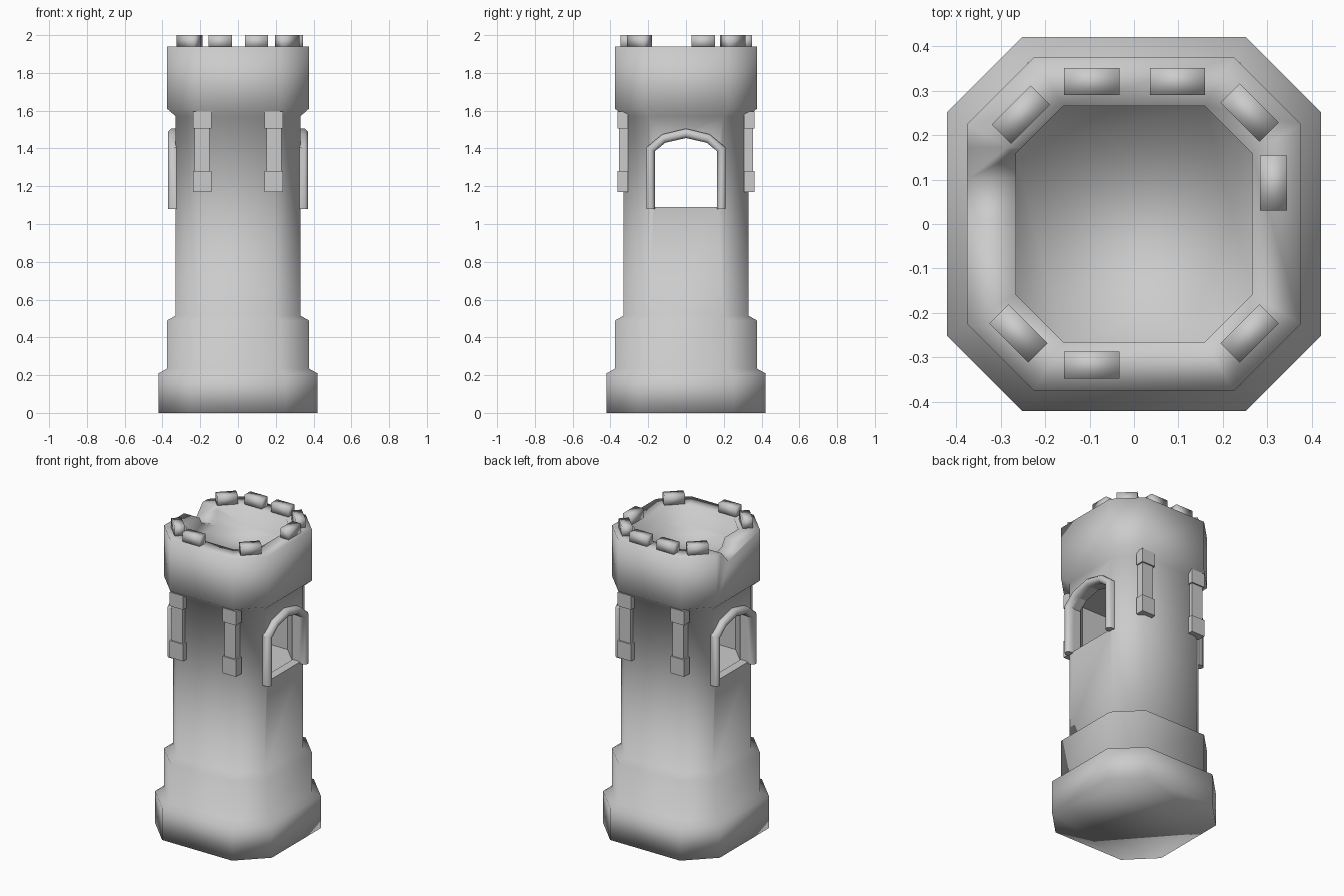
import bpy, bmesh, math
from mathutils import Matrix

if "Cube" in bpy.data.objects:
    bpy.data.objects.remove(bpy.data.objects["Cube"])


def make_object(name, bm, angle=50):
    bmesh.ops.recalc_face_normals(bm, faces=bm.faces)
    mesh = bpy.data.meshes.new(name)
    bm.to_mesh(mesh)
    bm.free()
    ob = bpy.data.objects.new(name, mesh)
    bpy.context.collection.objects.link(ob)
    if angle:
        shade(ob, angle)
    return ob


def shade(ob, angle):
    bpy.ops.object.select_all(action='DESELECT')
    bpy.context.view_layer.objects.active = ob
    ob.select_set(True)
    bpy.ops.object.shade_smooth_by_angle(angle=math.radians(angle))


def octagon_loft(name, profile):
    """Stack chamfered-square rings given as (half width, z)."""
    bm = bmesh.new()
    rings = []
    for h, z in profile:
        f = h * 0.6
        pts = [(h, -f), (h, f), (f, h), (-f, h), (-h, f), (-h, -f), (-f, -h), (f, -h)]
        rings.append([bm.verts.new((x, y, z)) for x, y in pts])
    for a, b in zip(rings, rings[1:]):
        for i in range(8):
            j = (i + 1) % 8
            bm.faces.new((a[i], a[j], b[j], b[i]))
    bm.faces.new(rings[0])
    bm.faces.new(rings[-1])
    return make_object(name, bm, 0)


def yz_prism(name, pts, x0, x1):
    """Extrude a (y, z) outline along x."""
    bm = bmesh.new()
    a, b = [[bm.verts.new((x, y, z)) for y, z in pts] for x in (x0, x1)]
    bm.faces.new(a)
    bm.faces.new(b)
    for i in range(len(pts)):
        j = (i + 1) % len(pts)
        bm.faces.new((a[i], a[j], b[j], b[i]))
    return make_object(name, bm, 0)


def cut(ob, cutter):
    mod = ob.modifiers.new("cut", 'BOOLEAN')
    mod.operation = 'DIFFERENCE'
    mod.solver = 'EXACT'
    mod.object = cutter
    bpy.context.view_layer.objects.active = ob
    bpy.ops.object.modifier_apply(modifier=mod.name)
    bpy.data.objects.remove(cutter)


def add_box(bm, center, size, angle=0):
    m = Matrix.Translation(center) @ Matrix.Rotation(angle, 4, 'Z') @ Matrix.Diagonal((*size, 1))
    bmesh.ops.create_cube(bm, size=1, matrix=m)


# Tower body: stepped base, shaft, overhanging crown and shallow sunken roof
tower = octagon_loft("tower_body", [
    (0.42, 0), (0.42, 0.21), (0.375, 0.235), (0.375, 0.49), (0.33, 0.515),
    (0.33, 1.57), (0.375, 1.61), (0.375, 1.94), (0.265, 1.94), (0.265, 1.82)])

# Room behind thin walls, arched openings on both sides, broken notch in the rim
cut(tower, octagon_loft("room_cutter", [(0.275, 1.085), (0.275, 1.5)]))
half_arch = [(0.17, 1.385), (0.11, 1.43), (0, 1.455)]
arch = [(0.17, 1.09)] + half_arch + [(-y, z) for y, z in half_arch[1::-1]] + [(-0.17, 1.09)]
cut(tower, yz_prism("window_cutter", arch, -0.6, 0.6))
cut(tower, yz_prism("notch_cutter", [
    (-0.03, 1.96), (0.01, 1.89), (0.10, 1.86), (0.19, 1.96)], -0.5, -0.2))
shade(tower, 100)

# Keep the window reveals and the room crisp
mesh = tower.data
for e in mesh.edges:
    pts = [mesh.vertices[v].co for v in e.vertices]
    if all(abs(p.x) < 0.332 and abs(p.y) < 0.28 and 1.08 < p.z < 1.51 for p in pts):
        e.use_edge_sharp = True

# Arched window frames: chamfered section swept around each opening
path = [(0.165, 1.08, 0.21, 1.08), (0.165, 1.385, 0.21, 1.405),
        (0.11, 1.43, 0.125, 1.475), (0, 1.455, 0, 1.505)]
path += [(-a, b, -c, d) for a, b, c, d in path[2::-1]]
section = [(0, 0.325), (0, 0.355), (0.3, 0.37), (0.7, 0.37), (1, 0.355), (1, 0.325)]
for name, side in (("right_window_frame", 1), ("left_window_frame", -1)):
    bm = bmesh.new()
    rings = [[bm.verts.new((side * x, a + (c - a) * t, b + (d - b) * t))
              for t, x in section] for a, b, c, d in path]
    n = len(section)
    for p, q in zip(rings, rings[1:]):
        for i in range(n):
            j = (i + 1) % n
            bm.faces.new((p[i], p[j], q[j], q[i]))
    bm.faces.new(rings[0])
    bm.faces.new(rings[-1])
    make_object(name, bm)

# Small columns with square blocks at both ends, front and back
for face, sy in (("front", -1), ("back", 1)):
    for side, sx in (("left", -1), ("right", 1)):
        bm = bmesh.new()
        x, y = sx * 0.19, sy * 0.335
        add_box(bm, (x, y, 1.225), (0.098, 0.056, 0.11))
        add_box(bm, (x, y, 1.55), (0.098, 0.056, 0.09))
        add_box(bm, (x, y - sy * 0.004, 1.395), (0.08, 0.046, 0.24))
        make_object(f"{face}_{side}_column", bm)

# Battlement blocks around the rim, some missing
blocks = [(-0.095, 0.32, 0), (0.098, 0.32, 0), (-0.254, 0.246, 45), (0.26, 0.25, -45),
          (0.314, 0.092, 90), (0.26, -0.246, 45), (-0.26, -0.246, -45), (-0.095, -0.317, 0)]
for i, (x, y, deg) in enumerate(blocks):
    bm = bmesh.new()
    add_box(bm, (x, y, 1.965), (0.124, 0.061, 0.07), math.radians(deg))
    make_object(f"battlement_{i + 1}", bm, 100)
